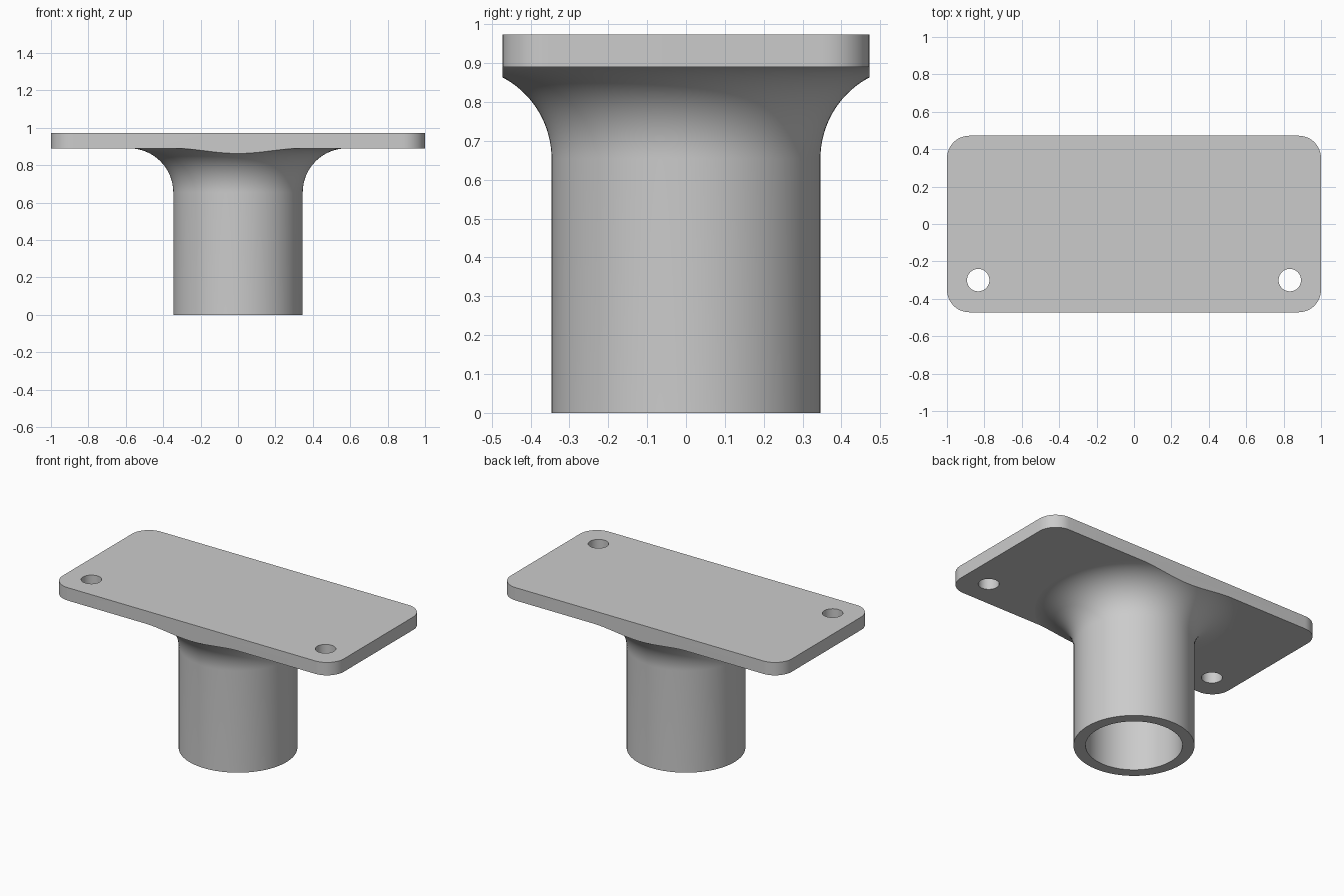
import bpy, bmesh
from math import sin, cos, pi, radians

cube = bpy.data.objects.get("Cube")
if cube:
    bpy.data.objects.remove(cube, do_unlink=True)

HALF_X, HALF_Y, CORNER = 1.0, 0.472, 0.12
PLATE_LOW, PLATE_TOP = 0.89, 0.973
TUBE_R, BORE_R, FILLET = 0.346, 0.277, 0.236
HOLE_R, HOLE_X, HOLE_Y = 0.06, 0.833, -0.3

grey = bpy.data.materials.new("plain grey")
grey.use_nodes = True
colour = (0.6, 0.6, 0.6, 1)
grey.diffuse_color = colour
grey.node_tree.nodes["Principled BSDF"].inputs["Base Color"].default_value = colour


def make_object(name, bm):
    bmesh.ops.recalc_face_normals(bm, faces=bm.faces)
    mesh = bpy.data.meshes.new(name)
    bm.to_mesh(mesh)
    bm.free()
    mesh.materials.append(grey)
    obj = bpy.data.objects.new(name, mesh)
    bpy.context.collection.objects.link(obj)
    return obj


def prism(name, outline, low, high):
    bm = bmesh.new()
    face = bm.faces.new([bm.verts.new((x, y, low)) for x, y in outline])
    top = bmesh.ops.extrude_face_region(bm, geom=[face])["geom"]
    verts = [v for v in top if isinstance(v, bmesh.types.BMVert)]
    bmesh.ops.translate(bm, verts=verts, vec=(0, 0, high - low))
    return make_object(name, bm)


def circle(cx, cy, r, n):
    return [(cx + r * cos(2 * pi * i / n), cy + r * sin(2 * pi * i / n)) for i in range(n)]


def revolve(name, profile, n=128):
    # Closed solid from (radius, height) points, capped at both ends
    bm = bmesh.new()
    rings = [[bm.verts.new((x, y, z)) for x, y in circle(0, 0, r, n)] for r, z in profile]
    for a, b in zip(rings, rings[1:]):
        for i in range(n):
            j = (i + 1) % n
            bm.faces.new((a[i], a[j], b[j], b[i]))
    bm.faces.new(rings[0])
    bm.faces.new(rings[-1])
    return make_object(name, bm)


def combine(target, tool, operation):
    mod = target.modifiers.new(operation.lower(), "BOOLEAN")
    mod.operation, mod.solver, mod.object = operation, "EXACT", tool
    bpy.context.view_layer.objects.active = target
    bpy.ops.object.modifier_apply(modifier=mod.name)
    bpy.data.objects.remove(tool, do_unlink=True)


# Tube flaring through a quarter-round fillet into the plate
centre_r, centre_z = TUBE_R + FILLET, PLATE_LOW - FILLET + 0.0005
steps = 24
profile = [(TUBE_R, 0)]
for i in range(steps + 1):
    a = pi / 2 * i / steps
    profile.append((centre_r - FILLET * cos(a), centre_z + FILLET * sin(a)))
profile.append((centre_r, (PLATE_LOW + PLATE_TOP) / 2))
bracket = revolve("flanged_tube", profile)

# Oversized slab, then everything trimmed to the rounded plate outline
slab = prism("slab", [(-2, -2), (2, -2), (2, 2), (-2, 2)], PLATE_LOW, PLATE_TOP)
combine(bracket, slab, "UNION")
outline = []
for k, (sx, sy) in enumerate([(1, 1), (-1, 1), (-1, -1), (1, -1)]):
    for i in range(13):
        a = pi / 2 * (k + i / 12)
        outline.append((sx * (HALF_X - CORNER) + CORNER * cos(a),
                        sy * (HALF_Y - CORNER) + CORNER * sin(a)))
combine(bracket, prism("outline_trim", outline, -0.5, 1.5), "INTERSECT")

# Blind bore up to the plate, and the two mounting holes
combine(bracket, prism("bore", circle(0, 0, BORE_R, 128), -0.5, PLATE_LOW), "DIFFERENCE")
for side in (-1, 1):
    hole = prism("hole", circle(side * HOLE_X, HOLE_Y, HOLE_R, 48), 0.5, 1.5)
    combine(bracket, hole, "DIFFERENCE")

# Smooth curved walls, crisp edges
bpy.ops.object.select_all(action="DESELECT")
bracket.select_set(True)
bpy.context.view_layer.objects.active = bracket
bpy.ops.object.shade_smooth_by_angle(angle=radians(25))
